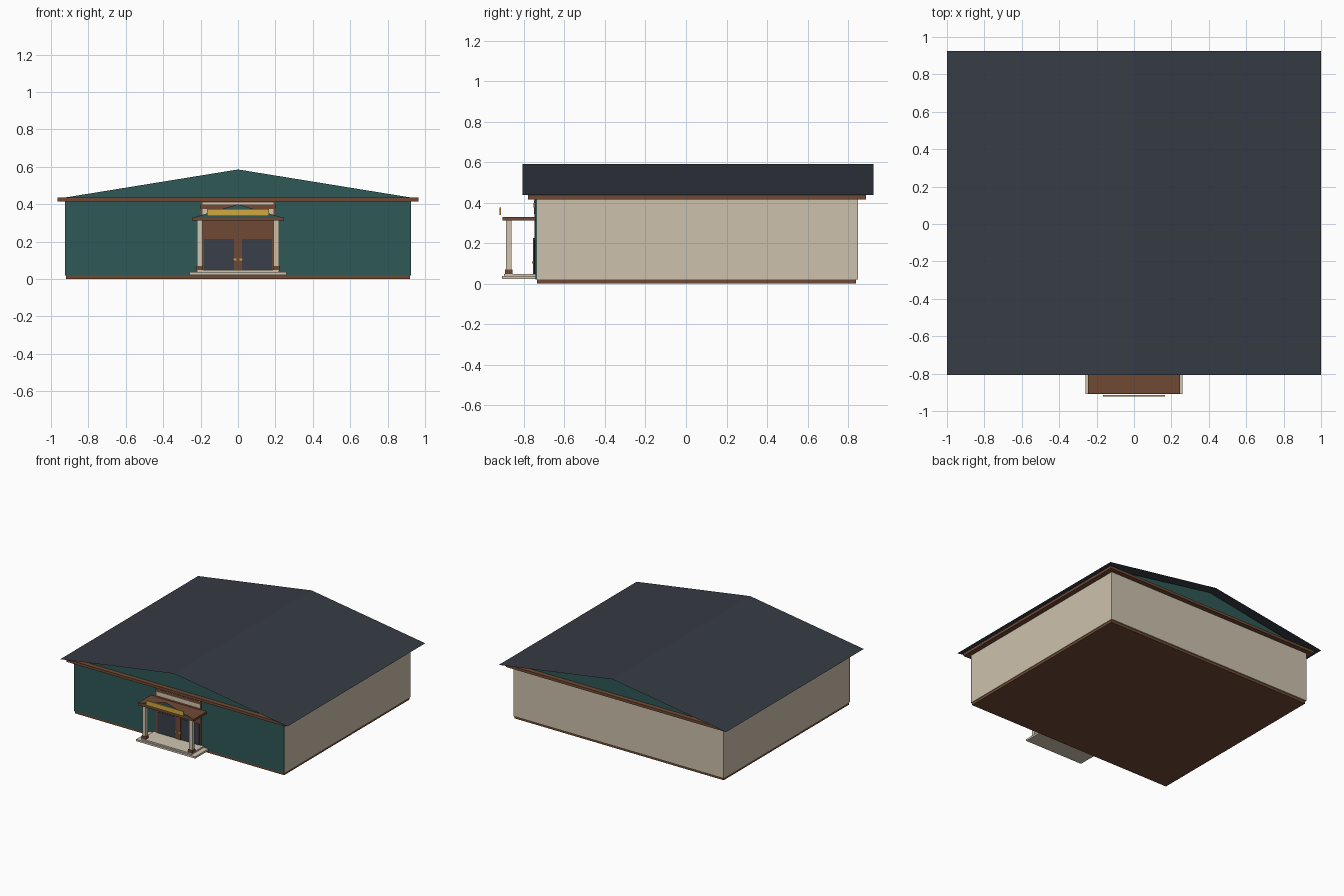
import bpy

if "Cube" in bpy.data.objects:
    bpy.data.objects.remove(bpy.data.objects["Cube"])


def material(name, rgb):
    m = bpy.data.materials.new(name)
    lin = [((c / 255 + 0.055) / 1.055) ** 2.4 for c in rgb]
    m.diffuse_color = (*lin, 1)
    m.use_nodes = True
    m.node_tree.nodes["Principled BSDF"].inputs["Base Color"].default_value = m.diffuse_color
    return m


TEAL = material("teal siding", (46, 88, 86))
BEIGE = material("beige plaster", (205, 193, 172))
ROOF = material("slate roof", (54, 60, 68))
BROWN = material("brown timber", (112, 74, 52))
STONE = material("pale stone", (208, 197, 177))
GOLD = material("gold", (210, 167, 62))
GLASS = material("dark glass", (58, 62, 72))


def mesh(name, verts, faces, mat):
    me = bpy.data.meshes.new(name)
    me.from_pydata(verts, [], faces)
    me.materials.append(mat)
    ob = bpy.data.objects.new(name, me)
    bpy.context.collection.objects.link(ob)
    return ob


def box(name, x0, x1, y0, y1, z0, z1, mat):
    v = [(x, y, z) for z in (z0, z1) for x, y in ((x0, y0), (x1, y0), (x1, y1), (x0, y1))]
    f = [(3, 2, 1, 0), (4, 5, 6, 7)]
    f += [(i, (i + 1) % 4, (i + 1) % 4 + 4, i + 4) for i in range(4)]
    return mesh(name, v, f, mat)


def gable(name, half, y, z0, z1, mat, front=True):
    v = [(-half, y, z0), (half, y, z0), (0, y, z1)]
    return mesh(name, v, [(0, 1, 2) if front else (2, 1, 0)], mat)


# main building
box("plinth", -0.92, 0.92, -0.735, 0.84, 0, 0.02, BROWN)
box("main_walls", -0.925, 0.925, -0.735, 0.84, 0.02, 0.418, BEIGE)
box("front_cladding", -0.925, 0.925, -0.743, -0.735, 0.02, 0.418, TEAL)
box("back_wall", -0.925, 0.925, 0.84, 0.85, 0.02, 0.418, BEIGE)
box("eave_trim", -0.965, 0.965, -0.78, 0.888, 0.416, 0.437, BROWN)

# gables and sheet roof
gable("front_gable", 0.925, -0.743, 0.436, 0.586, TEAL)
gable("back_gable", 0.925, 0.85, 0.436, 0.586, TEAL, False)
roof = [(x, y, z) for y in (-0.807, 0.926) for x, z in ((-1, 0.437), (0, 0.59), (1, 0.437))]
mesh("roof", roof, [(0, 1, 4, 3), (1, 2, 5, 4)], ROOF)

# entrance on the front wall
box("door_surround", -0.2, 0.2, -0.748, -0.743, 0.045, 0.416, BROWN)
box("upper_panel", -0.19, 0.19, -0.751, -0.748, 0.345, 0.41, STONE)
box("upper_board", -0.2, 0.2, -0.753, -0.751, 0.375, 0.398, BROWN)
box("door_mullion", -0.022, 0.022, -0.755, -0.748, 0.045, 0.225, BROWN)
for side, s in (("left", -1), ("right", 1)):
    xs = sorted((s * 0.022, s * 0.183))
    box(side + "_door_glass", *xs, -0.751, -0.748, 0.045, 0.215, GLASS)
    xs = sorted((s * 0.008, s * 0.026))
    box(side + "_door_handle", *xs, -0.761, -0.755, 0.1, 0.11, GOLD)

    # porch columns with timber feet
    c = s * 0.205
    box(side + "_column", c - 0.015, c + 0.015, -0.889, -0.862, 0.045, 0.315, STONE)
    box(side + "_column_foot", c - 0.019, c + 0.019, -0.894, -0.857, 0.047, 0.07, BROWN)

# porch steps and canopy
box("lower_step", -0.26, 0.26, -0.909, -0.743, 0.022, 0.037, STONE)
box("upper_step", -0.22, 0.22, -0.898, -0.743, 0.037, 0.048, STONE)
box("porch_canopy", -0.245, 0.245, -0.907, -0.743, 0.312, 0.33, BROWN)
gable("porch_pediment", 0.235, -0.907, 0.33, 0.4, TEAL)
box("sign_board", -0.165, 0.165, -0.921, -0.913, 0.338, 0.375, GOLD)
